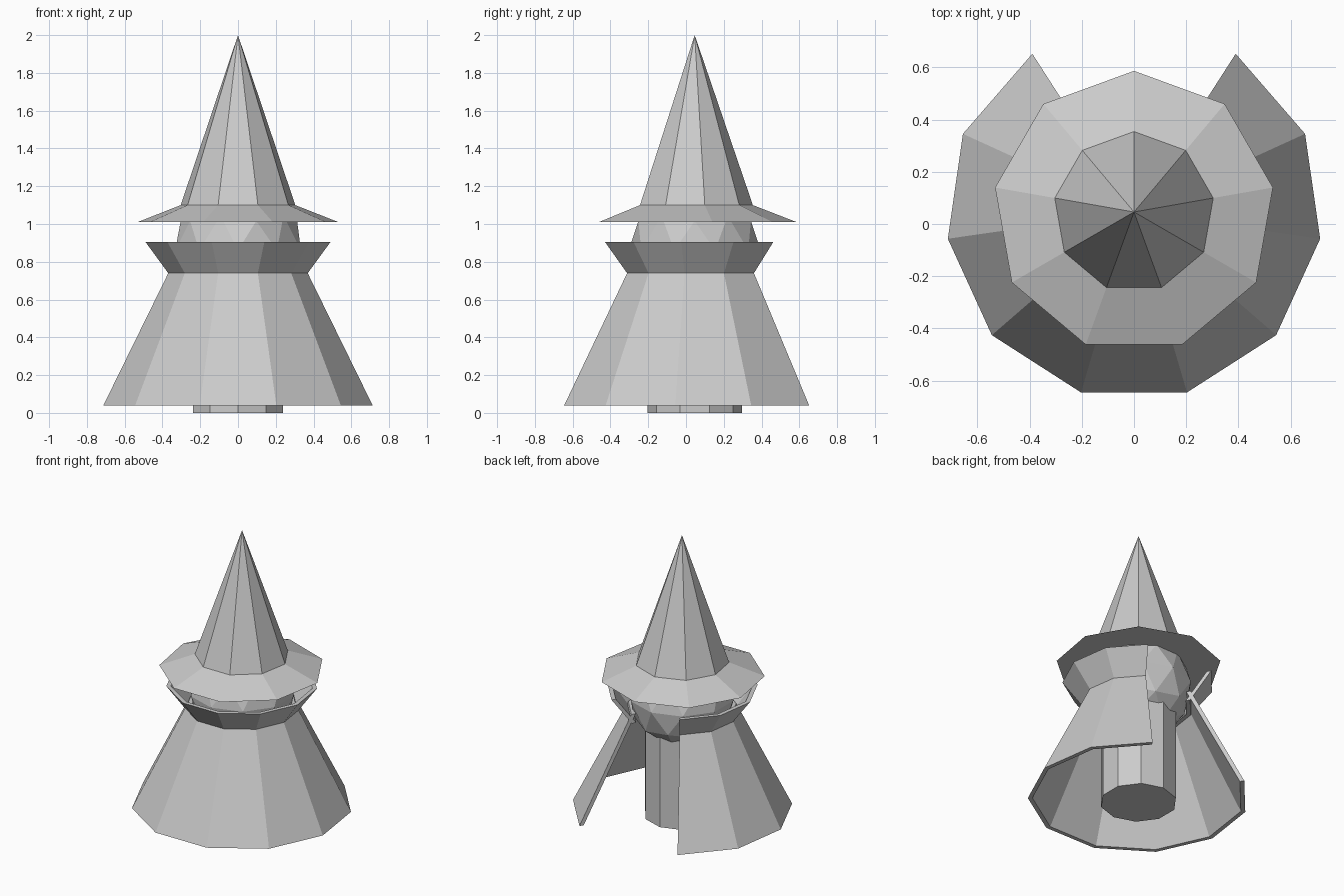
import bpy, bmesh
from math import sin, cos, radians, pi

if "Cube" in bpy.data.objects:
    bpy.data.objects.remove(bpy.data.objects["Cube"])

CY = 0.046  # shared axis of all parts, slightly behind the origin


def finish(name, bm):
    bmesh.ops.recalc_face_normals(bm, faces=bm.faces)
    mesh = bpy.data.meshes.new(name)
    bm.to_mesh(mesh)
    bm.free()
    obj = bpy.data.objects.new(name, mesh)
    bpy.context.collection.objects.link(obj)
    return obj


def ring(bm, r, z, sides):
    """Regular ring with one corner pointing to the back (+y)."""
    return [bm.verts.new((r * sin(2 * pi * i / sides), CY + r * cos(2 * pi * i / sides), z))
            for i in range(sides)]


def bridge(bm, a, b):
    n = len(a)
    for i in range(n):
        j = (i + 1) % n
        bm.faces.new((a[i], a[j], b[j], b[i]))


def open_shell(name, section, sides=11, first=1):
    """Sweep a closed (r, z) section around the axis, leaving a gap at the back."""
    bm = bmesh.new()
    loops = []
    for k in range(first, sides - first + 1):
        a = 2 * pi * k / sides
        loops.append([bm.verts.new((r * sin(a), CY + r * cos(a), z)) for r, z in section])
    for a, b in zip(loops, loops[1:]):
        bridge(bm, a, b)
    bm.faces.new(loops[0])
    bm.faces.new(loops[-1])
    return finish(name, bm)


# Body column
bm = bmesh.new()
low, high = ring(bm, 0.25, 0.0, 10), ring(bm, 0.25, 0.75, 10)
bridge(bm, low, high)
bm.faces.new(low)
bm.faces.new(high)
finish("body", bm)

# Faceted head
bpy.ops.mesh.primitive_ico_sphere_add(subdivisions=2, radius=0.35, location=(0, CY, 0.86))
bpy.context.object.name = "head"

# Cloak and flared collar, crossing at the waist
T = 0.03
open_shell("cloak", [(0.72, 0.04), (0.355, 0.776), (0.355 - T, 0.776), (0.72 - T, 0.04)])
open_shell("collar", [(0.351, 0.71), (0.495, 0.905), (0.495 - T, 0.905), (0.351 - T, 0.71)])

# Pointed hat with sloping brim
bm = bmesh.new()
brim, band = ring(bm, 0.54, 1.01, 9), ring(bm, 0.308, 1.10, 9)
bridge(bm, brim, band)
bm.faces.new(brim)
tip = bm.verts.new((0, CY, 2.0))
for i in range(9):
    bm.faces.new((band[i], band[(i + 1) % 9], tip))
finish("hat", bm)
